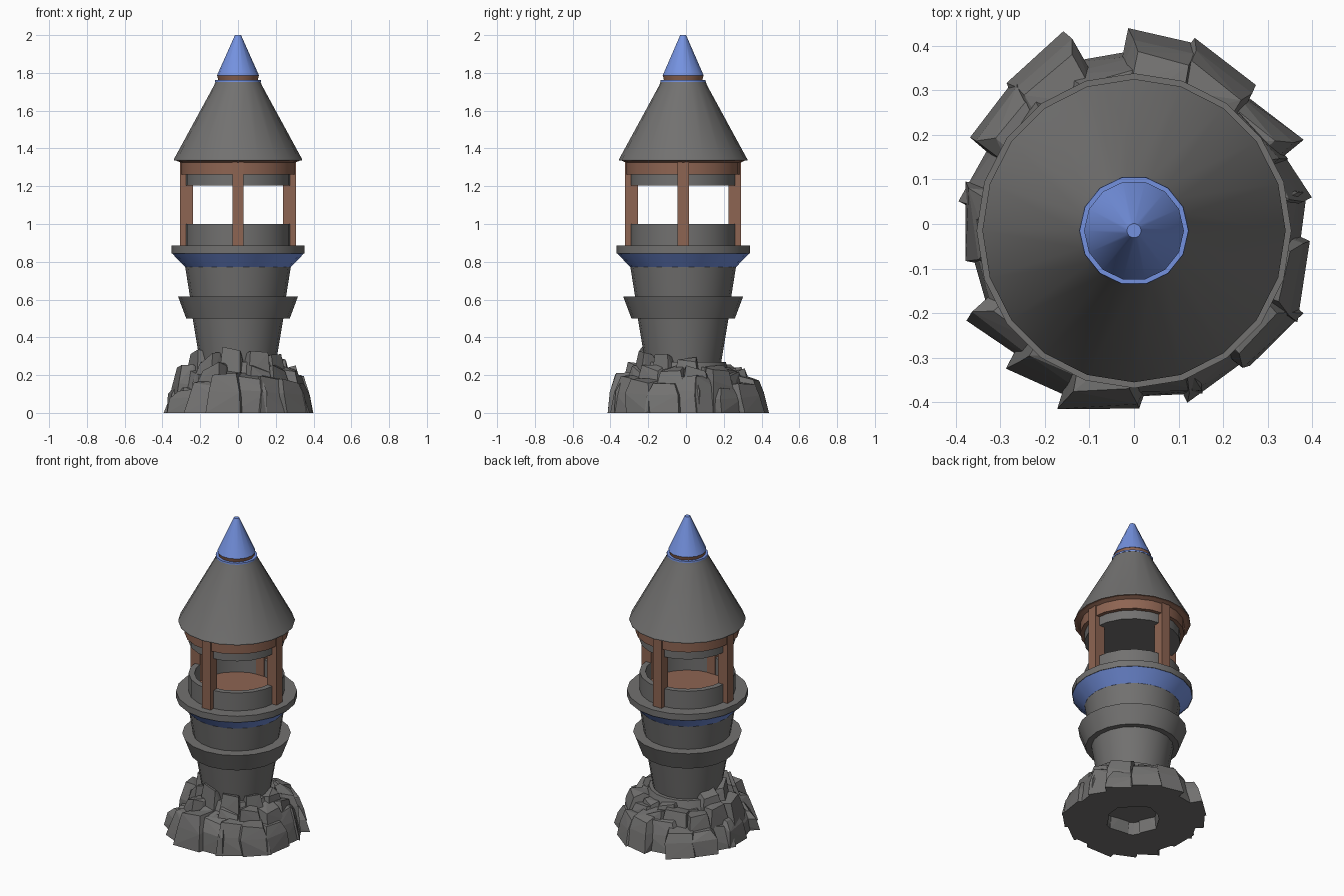
import bpy, bmesh, math, random
from mathutils import Vector

random.seed(5)
if "Cube" in bpy.data.objects:
    bpy.data.objects.remove(bpy.data.objects["Cube"])

CENTRE = Vector((0, -0.015, 0))


def material(name, colour):
    mat = bpy.data.materials.new(name)
    mat.use_nodes = True
    mat.diffuse_color = (*colour, 1)
    mat.node_tree.nodes["Principled BSDF"].inputs["Base Color"].default_value = (*colour, 1)
    return mat


stone = material("grey stone", (0.168, 0.165, 0.162))
blue = material("blue paint", (0.175, 0.285, 0.74))
wood = material("brown wood", (0.27, 0.128, 0.084))


def finish(name, bm, mats, smooth=True):
    bmesh.ops.recalc_face_normals(bm, faces=bm.faces[:])
    mesh = bpy.data.meshes.new(name)
    bm.to_mesh(mesh)
    bm.free()
    for mat in mats:
        mesh.materials.append(mat)
    obj = bpy.data.objects.new(name, mesh)
    bpy.context.collection.objects.link(obj)
    if smooth:
        bpy.ops.object.select_all(action="DESELECT")
        obj.select_set(True)
        bpy.context.view_layer.objects.active = obj
        bpy.ops.object.shade_smooth_by_angle(angle=math.radians(28))
    return obj


def lathe(name, profile, mats, sides=20, closed=False, rule=None):
    """Turn a (radius, height) profile; rule picks a material per profile step."""
    bm = bmesh.new()
    rings = []
    for r, z in profile:
        if r == 0:
            rings.append([bm.verts.new(CENTRE + Vector((0, 0, z)))] * sides)
            continue
        turn = [math.tau * i / sides for i in range(sides)]
        rings.append([bm.verts.new(CENTRE + Vector((r * math.cos(a), r * math.sin(a), z)))
                      for a in turn])
    steps = len(rings) if closed else len(rings) - 1
    for s in range(steps):
        low, high = rings[s], rings[(s + 1) % len(rings)]
        for i in range(sides):
            j = (i + 1) % sides
            corners = list(dict.fromkeys((low[i], low[j], high[j], high[i])))
            face = bm.faces.new(corners)
            face.material_index = rule(s) if rule else 0
    return finish(name, bm, mats)


# Tower shaft with its flared foot and collar
lathe("foot", [(0, 0.08), (0.29, 0.08), (0.225, 0.27), (0, 0.27)], [stone])
lathe("lower_shaft", [(0, 0.2), (0.19, 0.2), (0.24, 0.5), (0, 0.5)], [stone])
lathe("collar", [(0, 0.5), (0.274, 0.5), (0.317, 0.615), (0, 0.615)], [stone])
lathe("upper_shaft", [(0, 0.6), (0.252, 0.6), (0.28, 0.775), (0, 0.775)], [stone])

# Gallery: painted flare under a stone deck
lathe("gallery_flare", [(0, 0.772), (0.28, 0.772), (0.35, 0.845), (0, 0.845)], [blue])
lathe("gallery_deck", [(0, 0.845), (0.353, 0.845), (0.353, 0.885), (0, 0.885)], [stone])

# Lantern room
lathe("parapet", [(0.245, 0.88), (0.28, 0.88), (0.28, 1.0), (0.245, 1.0)], [stone], closed=True)
lathe("lantern_floor", [(0, 0.88), (0.247, 0.88), (0.247, 0.893), (0, 0.893)], [wood])
lathe("lintel", [(0, 1.205), (0.28, 1.205), (0.28, 1.27), (0, 1.27)], [stone])
lathe("roof_beam", [(0, 1.262), (0.304, 1.262), (0.304, 1.325), (0.325, 1.335), (0, 1.335)], [wood])

# Four posts around the lantern room
for k, side in enumerate(("left", "back", "right", "front")):
    bm = bmesh.new()
    bmesh.ops.create_cube(bm, size=1)
    angle = k * math.pi / 2
    for v in bm.verts:
        p = Vector((0.273 + v.co.x * 0.068, v.co.y * 0.06, 1.11 + v.co.z * 0.45))
        v.co = CENTRE + Vector((p.x * math.cos(angle) - p.y * math.sin(angle),
                                p.x * math.sin(angle) + p.y * math.cos(angle), p.z))
    finish(side + "_post", bm, [wood], smooth=False)

# Roof: wooden underside, stone slope, then the painted finial
lathe("roof", [(0, 1.335), (0.34, 1.335), (0.34, 1.342), (0.126, 1.735), (0.118, 1.757), (0, 1.757)],
      [wood, stone], rule=lambda s: min(s, 1))
lathe("finial_base", [(0, 1.752), (0.123, 1.752), (0.122, 1.762), (0, 1.762)], [blue], sides=14)
lathe("finial_neck", [(0, 1.76), (0.104, 1.76), (0.11, 1.785), (0, 1.785)], [wood], sides=14)
lathe("finial_cone", [(0, 1.785), (0.112, 1.785), (0.016, 2.0), (0, 2.0)], [blue], sides=14)


# Rocks: rings of jagged blocks heaped against the foot
def add_rock(bm, angle, reach, depth, width, height):
    """A rough, tilted block whose outer face stands at the given reach."""
    verts = []
    twist = random.uniform(-0.25, 0.25)
    for level, shrink in ((0, 1), (0.6, 0.95), (1, 0.72)):
        for u, v in ((1, -1), (1, 1), (0, 1.15), (-1, 1), (-1, -1)):
            u *= random.uniform(0.85, 1)
            v *= random.uniform(0.7, 1)
            radial = reach - depth / 2 + (u + v * twist) * depth / 2 * shrink - 0.02 * level
            across = v * width / 2 * shrink
            z = height * level * random.uniform(0.78, 1)
            verts.append(bm.verts.new((
                radial * math.cos(angle) - across * math.sin(angle),
                radial * math.sin(angle) + across * math.cos(angle), z)))
    hull = bmesh.ops.convex_hull(bm, input=verts)
    spare = {g for g in hull["geom_interior"] + hull["geom_unused"]
             if isinstance(g, bmesh.types.BMVert)}
    bmesh.ops.delete(bm, geom=list(spare), context="VERTS")


def rock_ring(name, count, start, reach, depth, width, height):
    """Reach and height are functions of the angle."""
    bm = bmesh.new()
    for i in range(count):
        angle = math.tau * (i + start) / count
        add_rock(bm, angle, reach(angle), depth, width, height(angle))
    finish(name, bm, [stone], smooth=False)


outline = [0.38, 0.38, 0.40, 0.42, 0.43, 0.39, 0.44, 0.42, 0.38,
           0.385, 0.38, 0.41, 0.42, 0.43, 0.40, 0.40, 0.42, 0.41]
rock_ring("outer_rocks", 18, 0, lambda a: outline[round(a / math.tau * 18)], 0.2, 0.2,
          lambda a: random.uniform(0.14, 0.24))
rock_ring("middle_rocks", 14, 0.4, lambda a: random.uniform(0.33, 0.37), 0.18, 0.18,
          lambda a: random.uniform(0.23, 0.29))
rock_ring("inner_rocks", 11, 0, lambda a: random.uniform(0.28, 0.32), 0.14, 0.15,
          lambda a: random.uniform(0.24, 0.28) if math.sin(a) > 0.3 else random.uniform(0.3, 0.36))
